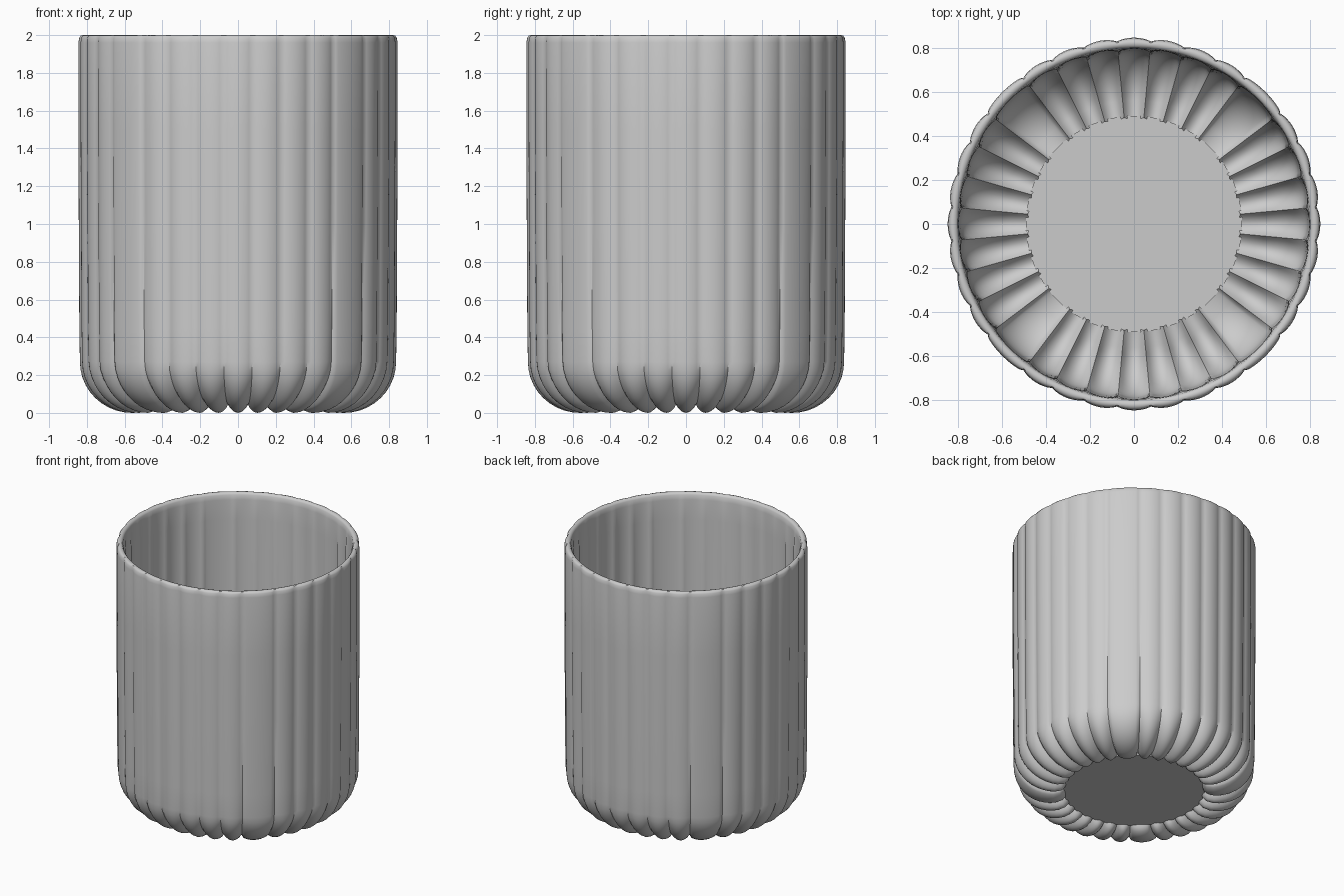
import bpy, bmesh
from math import sin, cos, pi, radians

if "Cube" in bpy.data.objects:
    bpy.data.objects.remove(bpy.data.objects["Cube"])

RIB = radians(10.6)          # width of one narrow rib
HALF = 3.5 * RIB             # seven ribs on each of the four sides
PANEL = pi / 2 - 2 * HALF    # wide plain rib on each diagonal


def smoothstep(a, b, x):
    t = max(0, min(1, (x - a) / (b - a)))
    return t * t * (3 - 2 * t)


# Angles around the cup, each with a groove depth factor (0 crest, 1 valley)
def groove(t, power):
    return 1 - max(0, sin(pi * t)) ** power


ring = []
for side in range(4):
    start = side * pi / 2 - HALF
    for rib in range(7):
        for i in range(8):
            ring.append((start + (rib + i / 8) * RIB, groove(i / 8, 0.75)))
    for i in range(16):
        ring.append((start + 2 * HALF + i / 16 * PANEL, groove(i / 16, 0.4)))

# Outer profile: radius, height, groove depth
outer = [(0.475, 0.06, 0.02), (0.485, 0.035, 0.035), (0.51, 0.012, 0.045)]
for i in range(11):
    a = i / 10 * pi / 2
    r, z = 0.56 + 0.277 * sin(a), 0.27 - 0.27 * cos(a)
    outer.append((r, z, 0.045 - 0.027 * smoothstep(0.08, 0.27, z)))
outer += [(0.84, 0.45, 0.017), (0.843, 1.0, 0.016), (0.845, 1.5, 0.015),
          (0.845, 1.96, 0.014), (0.841, 1.985, 0.011)]
# Rim and inner profile
inner = [(0.832, 1.998, 0.007), (0.82, 2.0, 0.003), (0.807, 1.998, 0.0),
         (0.798, 1.985, 0.0), (0.795, 1.95, 0.004), (0.795, 1.8, 0.012),
         (0.795, 1.0, 0.016), (0.79, 0.45, 0.017)]
for i in range(10, -1, -1):
    a = i / 10 * pi / 2
    r, z = 0.56 + 0.227 * sin(a), 0.27 - 0.22 * cos(a)
    inner.append((r, z, 0.045 - 0.027 * smoothstep(0.12, 0.27, z)))
inner.append((0.475, 0.06, 0.02))

profile = outer + inner

# Fluted shell: sweep the profile, pushing valleys inward along the surface normal
bm = bmesh.new()
rows = []
for r, z, depth in profile:
    a = pi / 2
    if z < 0.27:
        a = max(-0.3, min(1, (r - 0.56) / 0.25)) * pi / 2
    row = []
    for angle, g in ring:
        rr, zz = r - depth * g * sin(a), z + depth * g * cos(a)
        row.append(bm.verts.new((rr * cos(angle), rr * sin(angle), zz)))
    rows.append(row)
n = len(ring)
for lo, hi in zip(rows, rows[1:]):
    for i in range(n):
        j = (i + 1) % n
        bm.faces.new((lo[i], lo[j], hi[j], hi[i]))
bmesh.ops.recalc_face_normals(bm, faces=bm.faces)
mesh = bpy.data.meshes.new("fluted_shell")
bm.to_mesh(mesh)
bm.free()
shell = bpy.data.objects.new("fluted_shell", mesh)
bpy.context.collection.objects.link(shell)
bpy.context.view_layer.objects.active = shell
shell.select_set(True)
bpy.ops.object.shade_smooth_by_angle(angle=radians(50))

# Flat recessed floor
bpy.ops.mesh.primitive_cylinder_add(vertices=96, radius=0.49, depth=0.015,
                                    location=(0, 0, 0.06))
bpy.context.object.name = "cup_floor"
bpy.ops.object.shade_smooth_by_angle()
